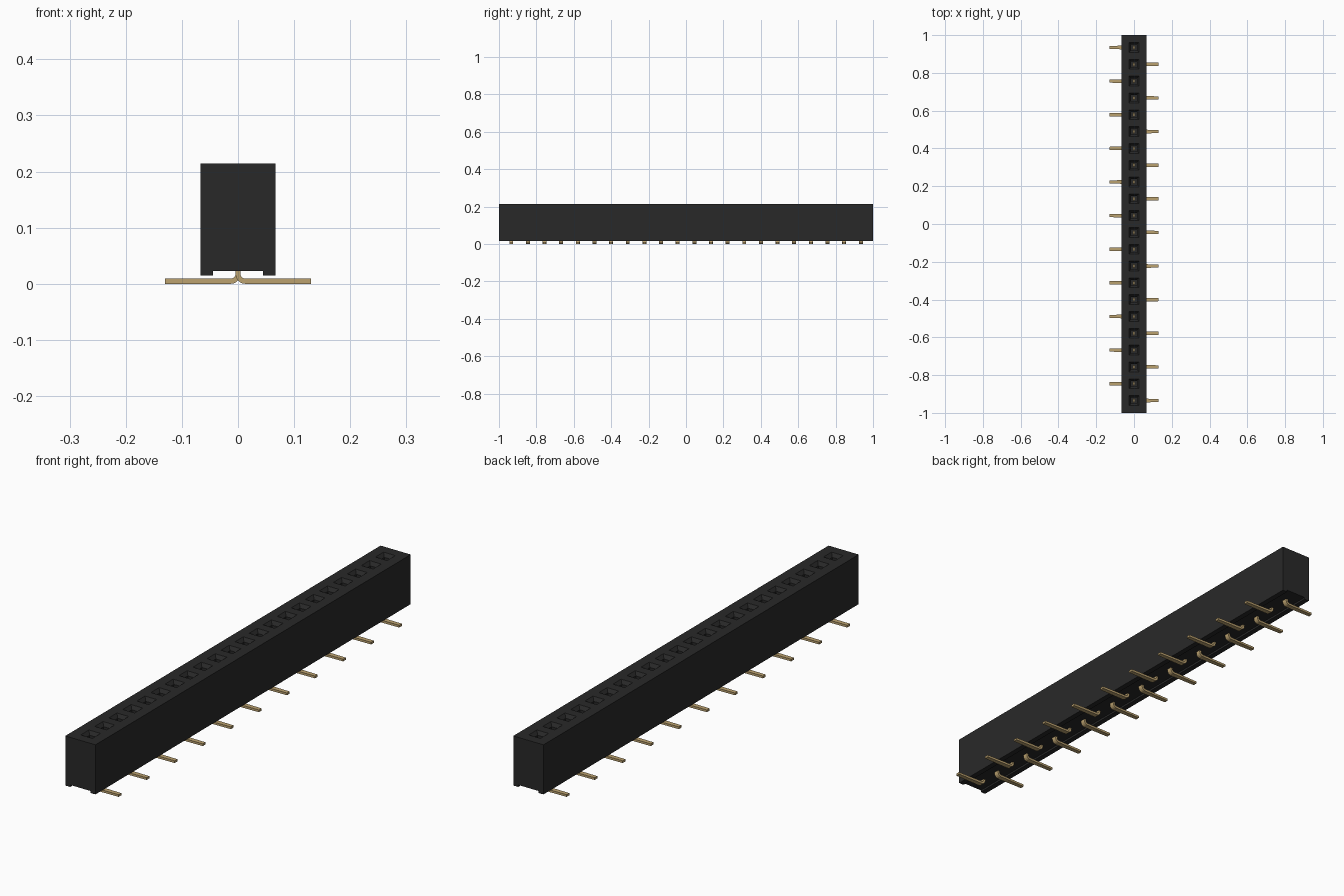
import bpy, bmesh, math

if "Cube" in bpy.data.objects:
    bpy.data.objects.remove(bpy.data.objects["Cube"])

COUNT, PITCH = 22, 0.089
HALF_W, TOP, BOTTOM, CHANNEL = 0.067, 0.214, 0.015, 0.023
PIN_Y = [(COUNT - 1) * PITCH / 2 - i * PITCH for i in range(COUNT)]


def material(name, rgb):
    m = bpy.data.materials.new(name)
    m.use_nodes = True
    m.diffuse_color = (*rgb, 1)
    bsdf = next(n for n in m.node_tree.nodes if n.type == 'BSDF_PRINCIPLED')
    bsdf.inputs["Base Color"].default_value = (*rgb, 1)
    return m


BLACK = material("black plastic", (0.022, 0.022, 0.022))
GOLD = material("gold metal", (0.50, 0.36, 0.16))


def finish(name, bm, mat):
    bmesh.ops.recalc_face_normals(bm, faces=bm.faces[:])
    mesh = bpy.data.meshes.new(name)
    bm.to_mesh(mesh)
    bm.free()
    mesh.materials.append(mat)
    obj = bpy.data.objects.new(name, mesh)
    bpy.context.collection.objects.link(obj)
    return obj


def bridge(bm, a, b, skip=()):
    n = len(a)
    for i in range(n):
        if i not in skip:
            bm.faces.new((a[i], a[(i + 1) % n], b[(i + 1) % n], b[i]))


# Housing: channelled section run along y, with a funnel socket in every top cell
bm = bmesh.new()
section = [(-HALF_W, TOP), (HALF_W, TOP), (HALF_W, BOTTOM), (0.045, BOTTOM),
           (0.045, CHANNEL), (-0.045, CHANNEL), (-0.045, BOTTOM), (-HALF_W, BOTTOM)]
stations = [-1] + [(i - COUNT / 2) * PITCH for i in range(COUNT + 1)] + [1]
loops = [[bm.verts.new((x, y, z)) for x, z in section] for y in stations]
for k in range(len(loops) - 1):
    a, b = loops[k], loops[k + 1]
    if not 0 < k <= COUNT:
        bridge(bm, a, b)
        continue
    bridge(bm, a, b, skip=(0,))
    yc = (stations[k] + stations[k + 1]) / 2
    ring = [a[0], a[1], b[1], b[0]]
    for r, z in ((0.026, TOP), (0.015, TOP - 0.014), (0.015, 0.06)):
        new = [bm.verts.new((sx * r, yc + sy * r, z))
               for sx, sy in ((-1, -1), (1, -1), (1, 1), (-1, 1))]
        bridge(bm, ring, new)
        ring = new
    bm.faces.new(ring)
bm.faces.new(loops[0])
bm.faces.new(loops[-1])
finish("housing", bm, BLACK)


# Pin strip: stem dropping from the housing and bending out into a flat foot
def pin_mesh():
    bm = bmesh.new()
    t, w, r = 0.0045, 0.0105, 0.013      # half thickness, half width, bend radius
    path = [(0, 0.07, 1, 0)]             # x, z and the outward normal
    for s in range(6):
        a = s / 5 * math.pi / 2
        path.append((r - r * math.cos(a), t + r - r * math.sin(a),
                     math.cos(a), math.sin(a)))
    path.append((0.13, t, 0, 1))
    rings = []
    for i, (x, z, nx, nz) in enumerate(path):
        end = 0.8 if i == len(path) - 1 else 1
        rings.append([bm.verts.new((x + nx * t * p, q * w * end, z + nz * t * p))
                      for p, q in ((-1, -1), (1, -1), (1, 1), (-1, 1))])
    for a, b in zip(rings, rings[1:]):
        bridge(bm, a, b)
    bm.faces.new(rings[0])
    bm.faces.new(rings[-1])
    # Paired spring contacts inside the socket
    for side in (-1, 1):
        m = bmesh.ops.create_cube(bm, size=1)["verts"]
        for v in m:
            v.co = (v.co.x * 0.008, v.co.y * 0.003 + side * 0.007, v.co.z * 0.09 + 0.105)
    return bm


master = finish("contact_pin_01", pin_mesh(), GOLD)
for i, y in enumerate(PIN_Y):
    pin = master
    if i:
        pin = bpy.data.objects.new(f"contact_pin_{i + 1:02d}", master.data)
        bpy.context.collection.objects.link(pin)
    pin.location.y = y
    # Feet alternate from side to side along the row
    pin.rotation_euler.z = math.pi if i % 2 == 0 else 0
